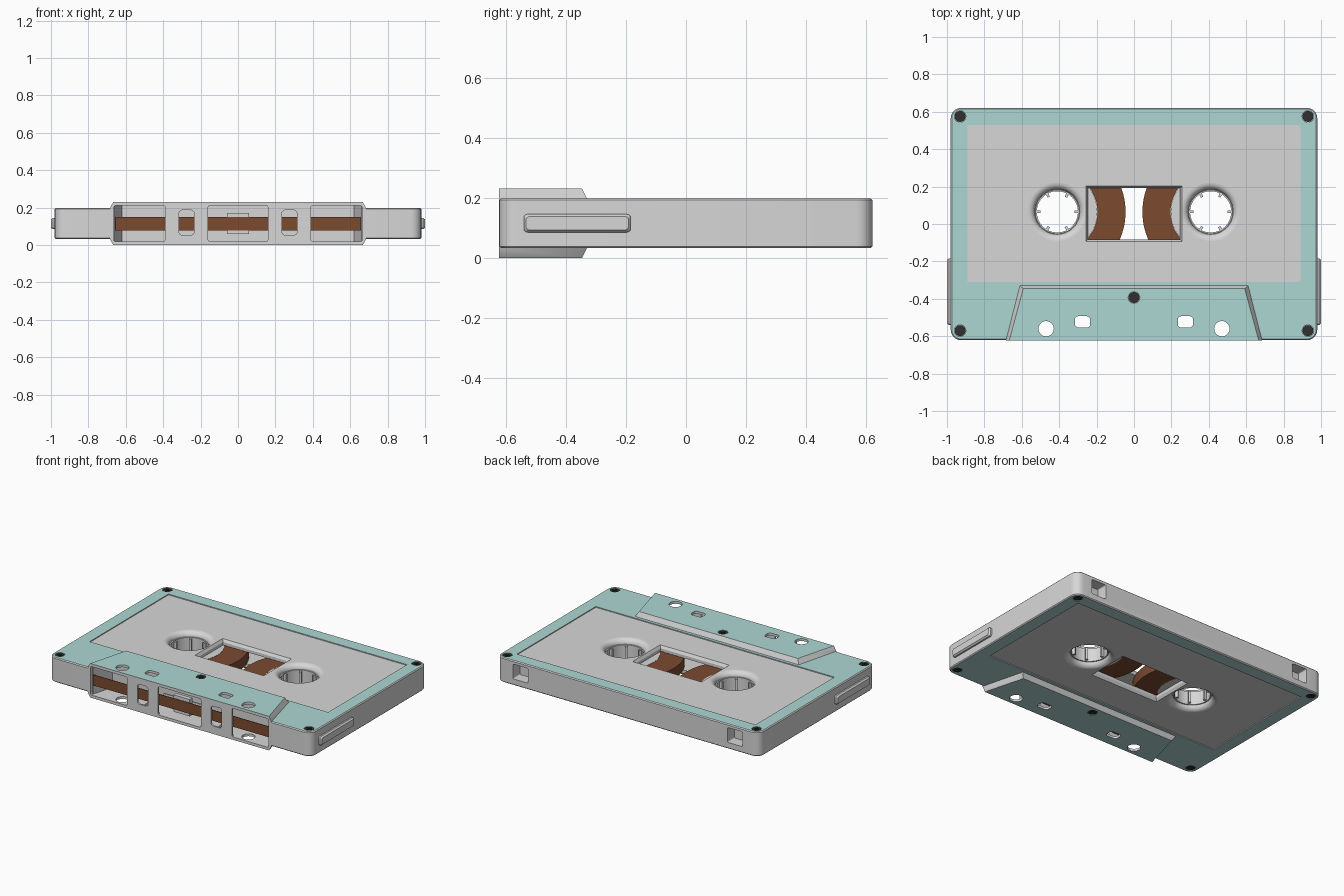
import bpy, bmesh, math
from mathutils import Matrix

if "Cube" in bpy.data.objects:
    bpy.data.objects.remove(bpy.data.objects["Cube"])

C = 0.115                      # mid height of the cassette
BODY, TRAP = 0.083, 0.115      # half thickness of the body and of the head section


def material(name, rgb):
    m = bpy.data.materials.new(name)
    m.diffuse_color = (*rgb, 1)
    m.use_nodes = True
    m.node_tree.nodes["Principled BSDF"].inputs["Base Color"].default_value = m.diffuse_color
    return m


GREY = material("shell grey", (0.68, 0.68, 0.68))
TEAL = material("teal", (0.42, 0.68, 0.655))
BROWN = material("tape brown", (0.20, 0.07, 0.03))
BLACK = material("screw black", (0.03, 0.03, 0.03))

FRONT = Matrix.Rotation(math.pi / 2, 4, 'X')     # local y -> z, local z -> -y
SIDE = Matrix(((0, 0, 1, 0), (1, 0, 0, 0), (0, 1, 0, 0), (0, 0, 0, 1)))


def at(x, y, z=0):
    return Matrix.Translation((x, y, z))


def rect(hx, hy, r=0.0, n=6):
    if r == 0:
        return [(hx, hy), (-hx, hy), (-hx, -hy), (hx, -hy)]
    pts = []
    for q, (sx, sy) in enumerate(((1, 1), (-1, 1), (-1, -1), (1, -1))):
        for i in range(n + 1):
            a = (q + i / n) * math.pi / 2
            pts.append((sx * (hx - r) + r * math.cos(a), sy * (hy - r) + r * math.sin(a)))
    return pts


def circle(r, n=48):
    return [(r * math.cos(2 * math.pi * i / n), r * math.sin(2 * math.pi * i / n)) for i in range(n)]


def finish(obj):
    """Smooth shading with sharp edges, keeping level faces flat."""
    bm = bmesh.new()
    bm.from_mesh(obj.data)
    for f in bm.faces:
        f.smooth = True
    for e in bm.edges:
        level = any(abs(f.normal.z) > 0.9999 for f in e.link_faces)
        e.smooth = not level and e.calc_face_angle(3.0) < math.radians(32)
    bm.to_mesh(obj.data)
    bm.free()


def loft(name, sections, mat=GREY, M=Matrix(), ring=False):
    """Skin a list of (outline, height) sections; ring joins last to first."""
    bm = bmesh.new()
    rows = [[bm.verts.new((x, y, z)) for x, y in pts] for pts, z in sections]
    n = len(rows[0])
    for a, b in zip(rows, rows[1:] + (rows[:1] if ring else [])):
        for i in range(n):
            j = (i + 1) % n
            bm.faces.new((a[i], a[j], b[j], b[i]))
    if not ring:
        bm.faces.new(rows[0])
        bm.faces.new(rows[-1])
    bm.transform(M)
    bmesh.ops.recalc_face_normals(bm, faces=bm.faces)
    me = bpy.data.meshes.new(name)
    bm.to_mesh(me)
    bm.free()
    me.materials.append(mat)
    obj = bpy.data.objects.new(name, me)
    bpy.context.collection.objects.link(obj)
    finish(obj)
    return obj


def prism(name, pts, z0, z1, mat=GREY, M=Matrix()):
    return loft(name, [(pts, z0), (pts, z1)], mat, M)


def boolean(obj, tool, op='DIFFERENCE'):
    mod = obj.modifiers.new("bool", 'BOOLEAN')
    mod.operation, mod.solver, mod.object = op, 'EXACT', tool
    dg = bpy.context.evaluated_depsgraph_get()
    me = bpy.data.meshes.new_from_object(obj.evaluated_get(dg))
    obj.modifiers.clear()
    obj.data = me
    bpy.data.objects.remove(tool)


# Shell: rounded slab plus thicker trapezoid head section
r0, r1 = rect(0.974, 0.615, 0.049), rect(0.98, 0.621, 0.055)
shell = loft("shell", [(r0, C - BODY), (r1, C - BODY + 0.006), (r1, C + BODY - 0.006), (r0, C + BODY)])
base = [(0.61, -0.33), (-0.61, -0.33), (-0.685, -0.623), (0.685, -0.623)]
top = [(0.592, -0.346), (-0.592, -0.346), (-0.667, -0.623), (0.667, -0.623)]
boolean(shell, loft("head", [(top, C - TRAP), (base, C - BODY), (base, C + BODY), (top, C + TRAP)]), 'UNION')

# Hollow insides: reel cavity and tape head chamber
boolean(shell, prism("cut", rect(0.8, 0.41), C - 0.04, C + 0.04, M=at(0, 0.09)))
boolean(shell, prism("cut", [(0.62, -0.45), (-0.62, -0.45), (-0.663, -0.611), (0.663, -0.611)], C - 0.099, C + 0.099))

# Label recesses on both faces
for s in (-1, 1):
    boolean(shell, prism("cut", rect(0.89, 0.42), C + s * 0.077, C + s * 0.1, M=at(0, 0.11)))

# Window with sloped rim
wide, tight = rect(0.257, 0.148), rect(0.246, 0.137)
boolean(shell, loft("cut", [(wide, -0.1), (wide, -0.077), (tight, -0.06), (tight, 0.06),
                            (wide, 0.077), (wide, 0.1)], M=at(0, 0.055, C)))

# Reel holes with rounded lips
lip = [(0.12 + 0.036 * (1 - math.cos(t)), 0.041 + 0.036 * math.sin(t))
       for t in [i * math.pi / 16 for i in range(9)]] + [(0.156, 0.1)]
profile = [(r, -z) for r, z in reversed(lip)] + lip
for s in (-1, 1):
    boolean(shell, loft("cut", [(circle(r), z) for r, z in profile], M=at(s * 0.41, 0.065, C)))

# Capstan holes, locating holes, front openings and rear notches
for s in (-1, 1):
    boolean(shell, prism("cut", circle(0.041, 32), -0.1, 0.4, M=at(s * 0.47, -0.56)))
    boolean(shell, prism("cut", rect(0.041, 0.03, 0.018), -0.1, 0.4, M=at(s * 0.275, -0.523)))
    boolean(shell, prism("cut", rect(0.1375, 0.096, 0.012), 0.6, 0.7, M=at(s * 0.5275, 0, C) @ FRONT))
    boolean(shell, prism("cut", rect(0.04, 0.067, 0.018), 0.6, 0.7, M=at(s * 0.275, 0, C + 0.005) @ FRONT))
    boolean(shell, prism("cut", rect(0.055, 0.05, 0.008), -0.7, -0.545, M=at(s * 0.8, 0, C + 0.01) @ FRONT))
boolean(shell, prism("cut", rect(0.16, 0.096, 0.012), 0.6, 0.7, M=at(0, 0, C) @ FRONT))

# Screws sunk in both faces, with cross slots
screw = prism("screw", circle(0.029, 24), -0.012, -0.002, BLACK)
for h in ((0.019, 0.004), (0.004, 0.019)):
    boolean(screw, prism("cut", rect(*h), -0.008, 0.01, BLACK))
finish(screw)
spots = [(x, y, BODY) for x in (-0.93, 0.93) for y in (-0.57, 0.575)] + [(0, -0.393, TRAP)]
for x, y, h in spots:
    for s in (-1, 1):
        boolean(shell, prism("cut", circle(0.031, 24), C + s * (h - 0.011), C + s * (h + 0.02), M=at(x, y)))
        o = bpy.data.objects.new("screw", screw.data)
        o.matrix_world = at(x, y, C + s * h) @ Matrix.Rotation(0 if s > 0 else math.pi, 4, 'X')
        bpy.context.collection.objects.link(o)
bpy.data.objects.remove(screw)

# Teal on the outermost level faces of the shell, grey elsewhere
finish(shell)
shell.data.materials.clear()
shell.data.materials.append(GREY)
shell.data.materials.append(TEAL)
for p in shell.data.polygons:
    h = abs(p.center.z - C)
    outer = min(abs(h - BODY), abs(h - TRAP)) < 0.002
    p.material_index = 1 if outer and abs(p.normal.z) > 0.95 else 0

for s in (-1, 1):
    # Grip rib on each side
    loft("side_rib", [(rect(0.178, 0.03, 0.012), 0.96), (rect(0.178, 0.03, 0.012), 0.99),
                      (rect(0.17, 0.022, 0.01), 1.0)],
         M=Matrix.Diagonal((s, 1, 1, 1)) @ at(0, -0.362, C) @ SIDE)
    # Reel hub, its drive teeth and the wound tape
    place = at(s * 0.41, 0.065, C)
    hub = [(0.11, -0.045), (0.118, -0.045), (0.118, -0.036), (0.214, -0.036),
           (0.214, 0.036), (0.118, 0.036), (0.118, 0.045), (0.11, 0.045)]
    loft("reel_hub", [(circle(r), z) for r, z in hub], M=place, ring=True)
    for k in range(6):
        prism("hub_tooth", rect(0.011, 0.007), -0.04, 0.04,
              M=place @ Matrix.Rotation(k * math.pi / 3, 4, 'Z') @ at(0.102, 0))
    roll = [(0.2145, -0.0355), (0.365, -0.0355), (0.365, 0.0355), (0.2145, 0.0355)]
    loft("tape_roll", [(circle(r, 96), z) for r, z in roll], BROWN, place, ring=True)

# Tape across the front, with pressure pad and spring behind it
prism("tape_strip", rect(0.655, 0.036), 0.603, 0.607, BROWN, at(0, 0, C) @ FRONT)
prism("pressure_pad", rect(0.06, 0.057), 0.57, 0.6, GREY, at(0, 0, C) @ FRONT)
prism("pad_spring", rect(0.155, 0.03), 0.562, 0.57, GREY, at(0, 0, C) @ FRONT)
